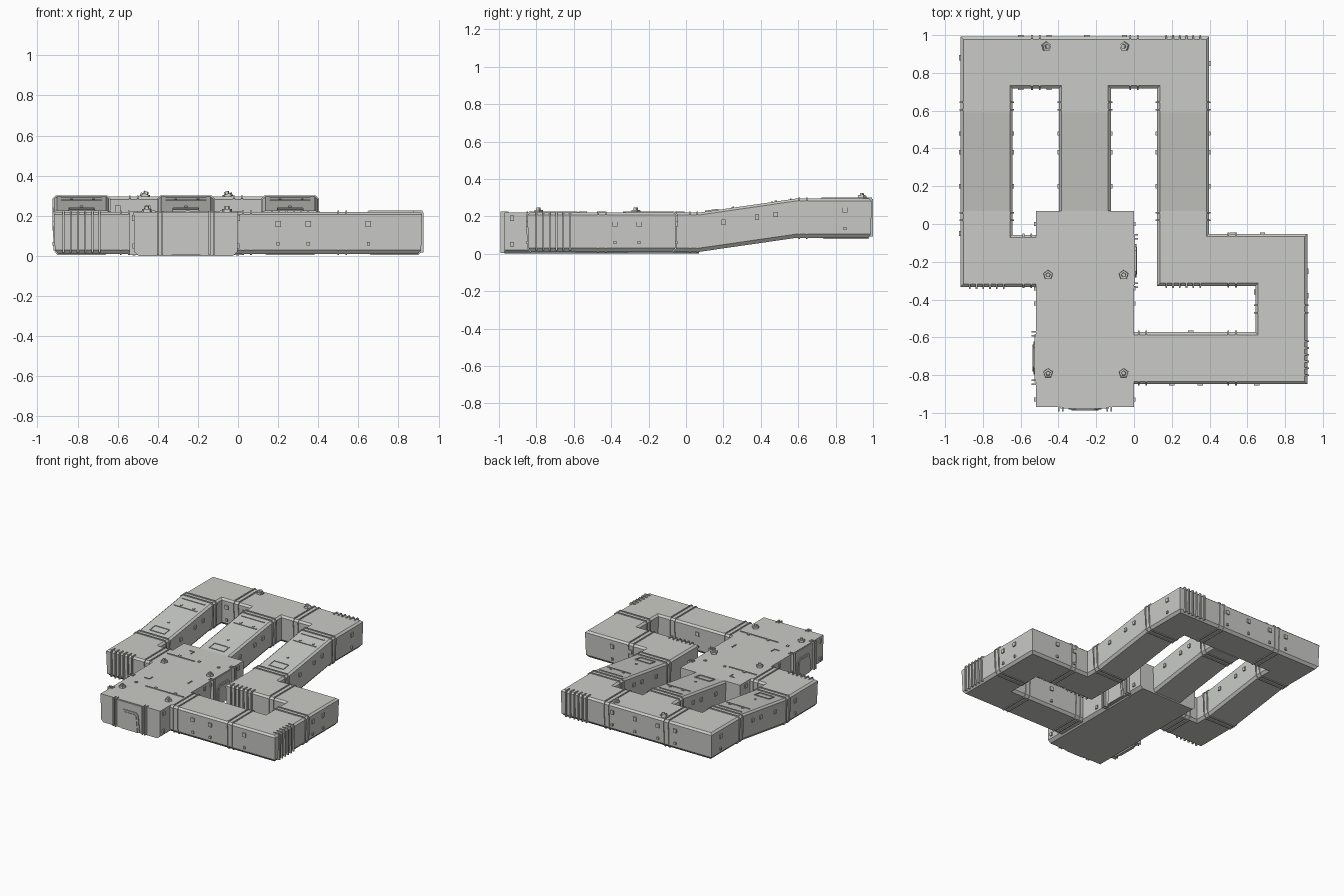
import bpy, bmesh, math
from mathutils import Vector, Matrix

if "Cube" in bpy.data.objects:
    bpy.data.objects.remove(bpy.data.objects["Cube"])

hull = bpy.data.materials.new("light_grey_hull")
hull.diffuse_color = (0.59, 0.60, 0.57, 1)
hull.use_nodes = True
hull.node_tree.nodes["Principled BSDF"].inputs["Base Color"].default_value = hull.diffuse_color
UP = Vector((0, 0, 1))
RISE = 0.075


def finish(name, bm):
    bmesh.ops.recalc_face_normals(bm, faces=bm.faces)
    me = bpy.data.meshes.new(name)
    bm.to_mesh(me)
    bm.free()
    me.materials.append(hull)
    ob = bpy.data.objects.new(name, me)
    bpy.context.collection.objects.link(ob)
    return ob


def sweep(bm, path, profile):
    """Carry an (offset, height) profile along a path with mitred plan corners."""
    pts = [Vector(p) for p in path]
    rows = []
    for i, p in enumerate(pts):
        sides = []
        for a, b in ((i - 1, i), (i, i + 1)):
            if a >= 0 and b < len(pts):
                d = pts[b] - pts[a]
                d.z = 0
                sides.append(d.normalized().cross(UP))
        m = sides[0] + sides[-1]
        m = m / m.dot(sides[0])
        rows.append([bm.verts.new(p + m * o + UP * z) for o, z in profile])
    n = len(profile)
    for r, s in zip(rows, rows[1:]):
        for k in range(n):
            bm.faces.new((r[k], r[(k + 1) % n], s[(k + 1) % n], s[k]))
    bm.faces.new(rows[0])
    bm.faces.new(rows[-1])


def box(bm, c, size):
    bmesh.ops.create_cube(bm, size=1, matrix=Matrix.Translation(c) @ Matrix.Diagonal((*size, 1)))


def wall_box(bm, p, n, w, h, t):
    """Box of width w, height h, standing out t on a wall with normal n."""
    box(bm, p, (t * 2 if n[0] else w, t * 2 if n[1] else w, h))


def half_profile(half):
    return [(-o, z) for o, z in half] + [(o, z) for o, z in reversed(half)]


tube = half_profile([(.117, .01), (.133, .03), (.138, .207), (.123, .22)])
ring = half_profile([(.119, .004), (.139, .028), (.145, .210), (.127, .227)])

# Corridors
bm = bmesh.new()
sweep(bm, [(-.50, -.195, 0), (-.78, -.195, 0), (-.78, .07, 0), (-.78, .59, RISE),
           (-.78, .855, RISE), (.26, .855, RISE), (.26, .59, RISE), (.26, .07, 0),
           (.26, -.19, 0), (.78, -.19, 0), (.78, -.71, 0), (-.02, -.71, 0)], tube)
finish("corridor_loop", bm)
bm = bmesh.new()
sweep(bm, [(-.26, .05, 0), (-.26, .07, 0), (-.26, .59, RISE), (-.26, .732, RISE)], tube)
finish("middle_ramp", bm)

# Main hall
bm = bmesh.new()
sweep(bm, [(-.26, -.97, 0), (-.26, .07, 0)], half_profile([(.235, 0), (.257, .02), (.26, .22)]))
finish("main_hall", bm)

# Paired joint rings round the corridors
bm = bmesh.new()
joints = [(x, y, z, 0, 1) for x in (-.78, .26) for y, z in ((.625, RISE), (.04, 0))]
joints += [(-.26, .625, RISE, 0, 1), (.78, -.45, 0, 0, 1)]
joints += [(x, .855, RISE, 1, 0) for x in (-.52, 0)]
joints += [(.52, -.71, 0, 1, 0), (.52, -.19, 0, 1, 0), (.045, -.71, 0, 1, 0), (-.565, -.195, 0, 1, 0)]
for x, y, z, dx, dy in joints:
    for off in (-.02, .02):
        c, d = Vector((x + dx * off, y + dy * off, z)), Vector((dx, dy, 0)) * .004
        sweep(bm, [c - d, c + d], ring)
finish("joint_rings", bm)

# Vertical cooling ribs on the outer corners
bm = bmesh.new()
for cx, cy, z, n in ((-.78, -.334, 0, (0, -1)), (.26, -.329, 0, (0, -1)),
                     (.26, .992, RISE, (0, 1)), (.917, -.71, 0, (1, 0))):
    for k in range(6):
        s = (k - 2.5) * .036
        p = (cx + s * abs(n[1]), cy + s * abs(n[0]), z + .117)
        wall_box(bm, p, n, .009, .20, .009)
        q = (p[0] - n[0] * .02, p[1] - n[1] * .02, z + .221)
        wall_box(bm, q, n, .009, .010, .022)
finish("corner_ribs", bm)


# Doors: flared frame plate, arched door leaf and side posts
def plate(bm, c, n, outline, t):
    side = UP.cross(n)
    a = [bm.verts.new(c + side * o + UP * z) for o, z in outline]
    b = [bm.verts.new(v.co + n * t) for v in a]
    bm.faces.new(a)
    bm.faces.new(b)
    for i in range(len(a)):
        j = (i + 1) % len(a)
        bm.faces.new((a[i], a[j], b[j], b[i]))


arch = half_profile([(.088, .005), (.074, .14), (.056, .156)])
leaf = half_profile([(.072, .005), (.061, .13), (.048, .142)])
bm = bmesh.new()
for c, n in (((-.26, -.97), (0, -1)), ((-.52, -.71), (-1, 0)), ((0, -.195), (1, 0))):
    c, n = Vector((*c, 0)), Vector((*n, 0))
    plate(bm, c - n * .01, n, half_profile([(.112, .003), (.128, .215)]), .016)
    plate(bm, c, n, arch, .013)
    plate(bm, c, n, leaf, .017)
    for s in (-.139, -.118, .118, .139):
        p = c + UP.cross(n) * s + UP * .115
        wall_box(bm, p, n, .008, .22, .022)
finish("hall_doors", bm)

# Hall roof seams and brackets, plus roof-edge clips
bm = bmesh.new()
for x, y, sx, sy in ((-.40, -.14, .24, .008), (-.165, -.68, .33, .008), (-.105, -.45, .008, .05)):
    box(bm, (x, y, .221), (sx, sy, .008))
for y, s in ((-.03, 1), (-.55, -1)):
    box(bm, (-.395, y + s * .018, .221), (.04, .006, .008))
    box(bm, (-.375, y, .221), (.006, .04, .008))
for y in (-.14, -.68):
    for x in (-.42, -.25, -.08):
        box(bm, (x, y + .012, .222), (.018, .018, .010))
for sx in (-.52, 0):
    for y in (-.93, -.42, -.34, .0):
        box(bm, (sx, y, .19), (.018, .022, .03))
        box(bm, (sx, y, .05), (.014, .022, .025))
finish("hall_trim", bm)

# Rails, hatch outlines and studs on the three ramps
bm = bmesh.new()
slope = math.atan2(RISE, .52)
for x in (-.78, -.26, .26):
    first = len(bm.verts)
    bits = [(0, .56, .20, .007), (0, .46, .20, .007), (0, .17, .13, .006), (0, .105, .13, .006),
            (-.063, .137, .006, .065), (.063, .137, .006, .065),
            (-.05, .48, .014, .014), (.06, .48, .014, .014), (0, .25, .014, .014)]
    for ox, y, sx, sy in bits:
        m = (Matrix.Translation((x + ox, y, .2215 + (y - .07) * RISE / .52))
             @ Matrix.Rotation(slope, 4, 'X') @ Matrix.Diagonal((sx, sy, .008, 1)))
        bmesh.ops.create_cube(bm, size=1, matrix=m)
    # small boxes on the ramp walls
    for s in (-1, 1):
        for y in (.20, .38, .48):
            dz = (y - .07) * RISE / .52
            box(bm, (x + s * .137, y, .15 + dz), (.018, .022, .028))
finish("ramp_details", bm)

# Small service boxes on the flat corridor walls
bm = bmesh.new()
for x, y, z, n in ((-.918, .88, RISE, (-1, 0)), (-.918, -.05, 0, (-1, 0)), (-.6, .992, RISE, (0, 1)),
                   (-.45, .992, RISE, (0, 1)), (-.25, .992, RISE, (0, 1)), (-.05, .992, RISE, (0, 1)),
                   (.397, .85, RISE, (1, 0)), (.52, -.052, 0, (0, 1)), (.68, -.052, 0, (0, 1)),
                   (.917, -.25, 0, (1, 0)), (.917, -.38, 0, (1, 0)), (.2, -.847, 0, (0, -1)),
                   (.35, -.847, 0, (0, -1)), (.65, -.847, 0, (0, -1)), (.642, -.36, 0, (-1, 0)),
                   (.3, -.573, 0, (0, 1)), (-.6, .718, RISE, (0, -1)), (-.45, .718, RISE, (0, -1))):
    wall_box(bm, (x, y, z + .16), n, .028, .03, .008)
    wall_box(bm, (x, y, z + .06), n, .016, .018, .007)
finish("service_boxes", bm)

# Five-sided roof lamps
bm = bmesh.new()
lamps = [(x, y, .22, 0) for x in (-.455, -.055) for y in (-.27, -.79)]
lamps += [(-.465, .94, .295, .3), (-.05, .94, .295, -.3)]
for x, y, z, tilt in lamps:
    base = Matrix.Translation((x, y, z)) @ Matrix.Rotation(tilt, 4, 'Y')
    for r1, r2, h, zc in ((.027, .025, .018, .006), (.014, .012, .016, .020)):
        bmesh.ops.create_cone(bm, cap_ends=True, segments=5, radius1=r1, radius2=r2, depth=h,
                              matrix=base @ Matrix.Translation((0, 0, zc)))
finish("roof_lamps", bm)
